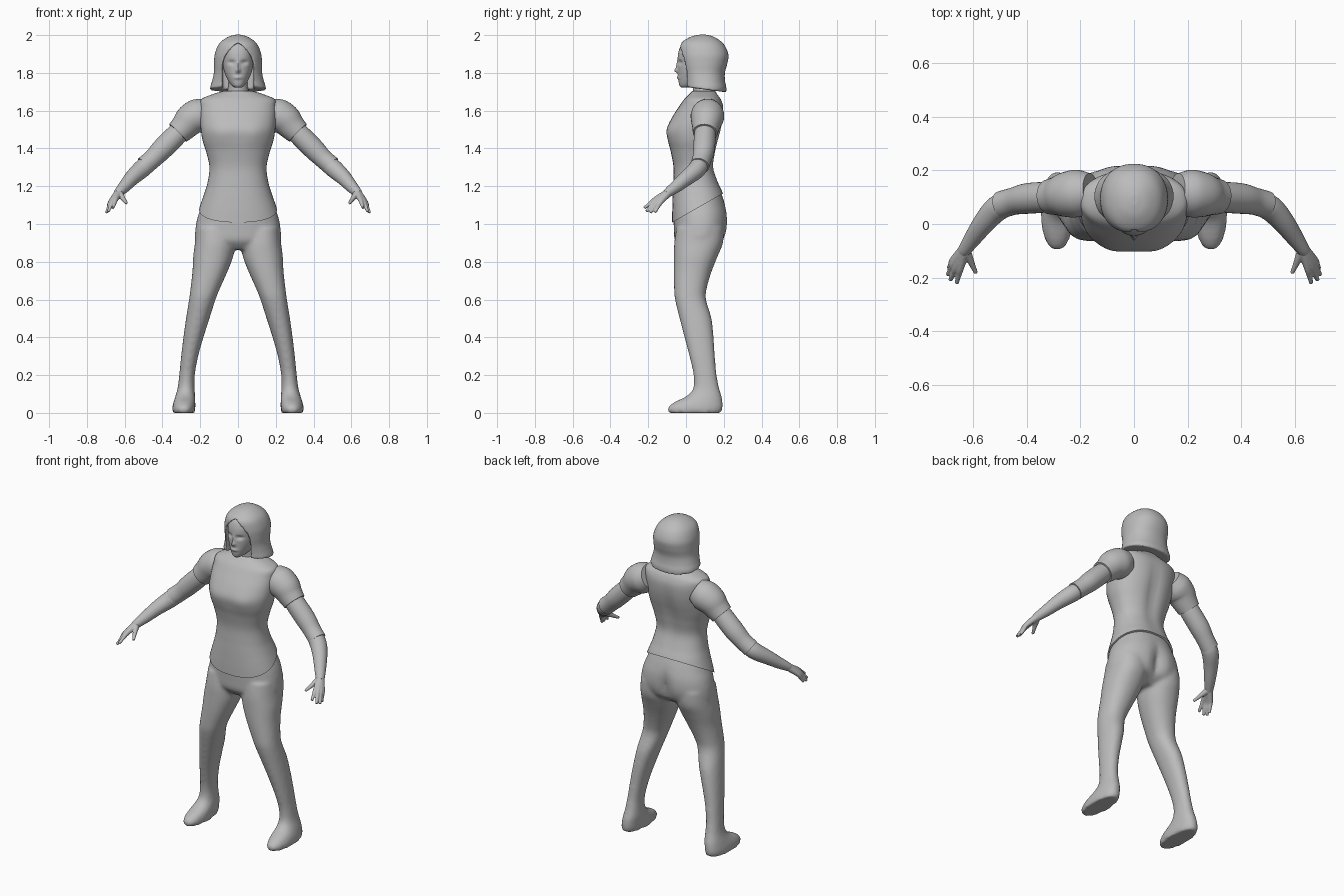
import bpy, bmesh, math
from mathutils import Vector

cube = bpy.data.objects.get("Cube")
if cube:
    bpy.data.objects.remove(cube)

grey = bpy.data.materials.new("plain grey")
grey.use_nodes = True
grey.diffuse_color = (0.5, 0.5, 0.5, 1)
grey.node_tree.nodes["Principled BSDF"].inputs["Base Color"].default_value = (0.5, 0.5, 0.5, 1)


def spline(rows, steps):
    """Smooth a short list of rows with Catmull-Rom interpolation."""
    out = []
    for i in range(len(rows) - 1):
        a, b, c, d = (rows[max(0, min(len(rows) - 1, i + k))] for k in (-1, 0, 1, 2))
        for s in range(steps):
            t = s / steps
            out.append([q + t * (r - p) / 2 + t * t * (2 * p - 5 * q + 4 * r - s4) / 2
                        + t ** 3 * (3 * q - p - 3 * r + s4) / 2
                        for p, q, r, s4 in zip(a, b, c, d)])
    return out + [list(rows[-1])]


def skin(bm, rings):
    """Join successive rings of points and cap both ends."""
    loops = [[bm.verts.new(p) for p in ring] for ring in rings]
    n = len(loops[0])
    for lo, hi in zip(loops, loops[1:]):
        for i in range(n):
            bm.faces.new((lo[i], lo[(i + 1) % n], hi[(i + 1) % n], hi[i]))
    bm.faces.new(loops[0][::-1])
    bm.faces.new(loops[-1])


def stack(bm, rows, sides=48, power=2.2, steps=5):
    """Loft level rings: (z, centre x, half width, front y, back y)."""
    rings = []
    for z, cx, w, front, back in spline(rows, steps):
        ring = []
        for i in range(sides):
            a = math.tau * i / sides
            c, s = math.cos(a), math.sin(a)
            ring.append((cx + w * math.copysign(abs(c) ** (2 / power), c),
                         (front + back) / 2 + (back - front) / 2
                         * math.copysign(abs(s) ** (2 / power), s), z))
        rings.append(ring)
    skin(bm, rings)


def tube(bm, rows, sides=24, steps=5):
    """Loft round rings along a path: (x, y, z, radius)."""
    pts = spline(rows, steps)
    rings = []
    for i, (x, y, z, r) in enumerate(pts):
        ahead = Vector(pts[min(i + 1, len(pts) - 1)][:3])
        d = (ahead - Vector(pts[max(i - 1, 0)][:3])).normalized()
        u = d.cross(Vector((0.3, 1, 0))).normalized()
        v = d.cross(u)
        rings.append([Vector((x, y, z)) + r * (u * math.cos(k) + v * math.sin(k))
                      for k in (math.tau * j / sides for j in range(sides))])
    skin(bm, rings)


def bump(bm, centre, size, push):
    """Push vertices near a point with a soft falloff."""
    for v in bm.verts:
        d = sum(((p - c) / s) ** 2 for p, c, s in zip(v.co, centre, size))
        v.co += Vector(push) * math.exp(-d)


def trim(bm, point, normal):
    """Cut away everything below a plane and close the cut."""
    cut = bmesh.ops.bisect_plane(bm, geom=bm.verts[:] + bm.edges[:] + bm.faces[:],
                                 plane_co=point, plane_no=normal, clear_inner=True)
    edges = [e for e in cut["geom_cut"] if isinstance(e, bmesh.types.BMEdge)]
    bmesh.ops.edgeloop_fill(bm, edges=edges)


def finish(name, bm, mirror=False, voxel=0, cutter=None, relax=3):
    bmesh.ops.recalc_face_normals(bm, faces=bm.faces[:])
    mesh = bpy.data.meshes.new(name)
    for f in bm.faces:
        f.smooth = True
    bm.to_mesh(mesh)
    bm.free()
    mesh.set_sharp_from_angle(angle=math.radians(50))
    mesh.materials.append(grey)
    ob = bpy.data.objects.new(name, mesh)
    bpy.context.collection.objects.link(ob)
    if cutter:
        mod = ob.modifiers.new("opening", "BOOLEAN")
        mod.object, mod.operation, mod.solver = cutter, "DIFFERENCE", "EXACT"
    if mirror:
        ob.modifiers.new("mirror", "MIRROR").use_clip = False
    if voxel:
        mod = ob.modifiers.new("blend", "REMESH")
        mod.mode, mod.voxel_size, mod.use_smooth_shade = "VOXEL", voxel, True
        mod = ob.modifiers.new("relax", "SMOOTH")
        mod.factor, mod.iterations = 0.5, relax
    return ob


# Hips, legs and feet blended into one skin
bm = bmesh.new()
stack(bm, [(1.22, 0, .150, -.058, .162), (1.16, 0, .170, -.062, .188), (1.1, 0, .190, -.064, .209),
           (1.04, 0, .213, -.066, .222), (.97, 0, .226, -.064, .220), (.91, 0, .222, -.058, .195),
           (.865, 0, .15, -.02, .13)])
bump(bm, (0, .23, .97), (.035, .08, .09), (0, -.03, 0))
stack(bm, [(.98, .12, .10, -.05, .20), (.9, .122, .106, -.062, .196), (.83, .131, .106, -.064, .168),
           (.75, .148, .093, -.065, .136), (.66, .173, .078, -.063, .110), (.6, .189, .070, -.058, .106),
           (.5, .213, .062, -.034, .135), (.4, .236, .053, -.008, .146), (.3, .256, .045, .018, .153),
           (.2, .270, .041, .040, .162), (.13, .275, .045, .038, .176), (.09, .279, .052, .005, .188),
           (.055, .284, .058, -.065, .194), (.025, .287, .061, -.098, .194), (.0, .288, .058, -.092, .186)])
finish("hips_and_legs", bm, mirror=True, voxel=.011, relax=5)

# Torso with a slanted lower hem
bm = bmesh.new()
stack(bm, [(.97, 0, .234, -.073, .23), (1.05, 0, .216, -.073, .225), (1.1, 0, .200, -.072, .214),
           (1.16, 0, .179, -.070, .198), (1.22, 0, .161, -.067, .172), (1.3, 0, .151, -.066, .148),
           (1.38, 0, .168, -.080, .158), (1.44, 0, .187, -.094, .172), (1.5, 0, .197, -.100, .188),
           (1.56, 0, .201, -.076, .198), (1.62, 0, .201, -.038, .199), (1.66, 0, .194, -.010, .186),
           (1.685, 0, .140, .015, .168), (1.705, 0, .075, .035, .155)], power=2.3)
bump(bm, (0, .2, 1.42), (.035, .08, .17), (0, -.018, 0))
for side in (-1, 1):
    bump(bm, (side * .09, -.09, 1.48), (.06, .06, .06), (0, -.008, 0))
trim(bm, (0, -.07, 1.01), (0, -.57, 1))
finish("torso", bm)

# Neck
bm = bmesh.new()
tube(bm, [(0, .1, 1.64, .075), (0, .095, 1.69, .06), (0, .085, 1.74, .05), (0, .08, 1.82, .05)])
finish("neck", bm)

# Head with brow, eye hollows, nose, lips and chin
bm = bmesh.new()
stack(bm, [(1.722, 0, .018, -.024, .04), (1.735, 0, .036, -.035, .08), (1.765, 0, .056, -.040, .13),
           (1.81, 0, .074, -.042, .16), (1.86, 0, .082, -.044, .18), (1.91, 0, .082, -.040, .18),
           (1.95, 0, .066, -.022, .16), (1.97, 0, .03, .02, .12)], sides=96, steps=10)
bump(bm, (0, -.045, 1.812), (.011, .05, .013), (0, -.018, 0))
bump(bm, (0, -.045, 1.84), (.009, .05, .025), (0, -.008, 0))
bump(bm, (0, -.045, 1.775), (.022, .05, .009), (0, -.008, 0))
for side in (-1, 1):
    bump(bm, (side * .034, -.04, 1.855), (.02, .05, .012), (0, .012, 0))
finish("head", bm)

# Bobbed hair with a pointed arch opening for the face
bm = bmesh.new()
arch = [(0, 1.957), (.022, 1.945), (.05, 1.915), (.072, 1.88), (.082, 1.84), (.082, 1.78), (.078, 1.6)]
outline = [(-x, z) for x, z in arch[:0:-1]] + arch
skin(bm, [[(x, y, z) for x, z in outline] for y in (-.3, .09)])
cutter = finish("face_opening_cutter", bm)
cutter.hide_render = True
cutter.hide_viewport = True
cutter.display_type = "WIRE"
bm = bmesh.new()
stack(bm, [(2.002, 0, .015, .07, .11), (1.99, 0, .055, .022, .15), (1.955, 0, .1, -.028, .198),
           (1.9, 0, .123, -.037, .224), (1.85, 0, .127, -.032, .219), (1.8, 0, .128, -.02, .206),
           (1.755, 0, .138, -.012, .207), (1.72, 0, .148, -.010, .214), (1.68, 0, .146, -.005, .212)])
trim(bm, (0, 0, 1.725), (0, .13, 1))
finish("hair", bm, voxel=.007, cutter=cutter)

# Arms: shoulder sleeve, upper arm and forearm overlap like jointed pieces
arm_parts = {
    "sleeves": [(.16, .12, 1.6, .07), (.205, .115, 1.578, .088), (.25, .11, 1.552, .085),
                (.285, .105, 1.515, .073), (.318, .101, 1.482, .065)],
    "upper_arms": [(.28, .103, 1.52, .052), (.33, .1, 1.468, .057), (.40, .095, 1.398, .057),
                   (.45, .085, 1.347, .051), (.495, .072, 1.308, .051)],
    "forearms": [(.465, .08, 1.33, .035), (.49, .07, 1.308, .047), (.52, .05, 1.282, .047),
                 (.56, .005, 1.245, .041), (.6, -.05, 1.2, .033), (.628, -.09, 1.17, .026),
                 (.638, -.105, 1.158, .022)],
}
for name, rows in arm_parts.items():
    bm = bmesh.new()
    tube(bm, rows, sides=32)
    finish(name, bm, mirror=True)

# Hands: one tube per finger from the wrist, merged into a palm
wrist = (.632, -.093, 1.166, .022)
fingers = [((.675, -.135, 1.115), (.692, -.165, 1.062)), ((.672, -.147, 1.12), (.696, -.19, 1.06)),
           ((.662, -.158, 1.125), (.686, -.21, 1.067)), ((.648, -.163, 1.13), (.662, -.221, 1.085)),
           ((.612, -.135, 1.14), (.59, -.183, 1.11))]
bm = bmesh.new()
for knuckle, tip in fingers:
    middle = [(k + t) / 2 for k, t in zip(knuckle, tip)]
    tube(bm, [wrist, (*knuckle, .014), (*middle, .0105), (*tip, .008)], sides=12)
finish("hands", bm, mirror=True, voxel=.004, relax=2)
